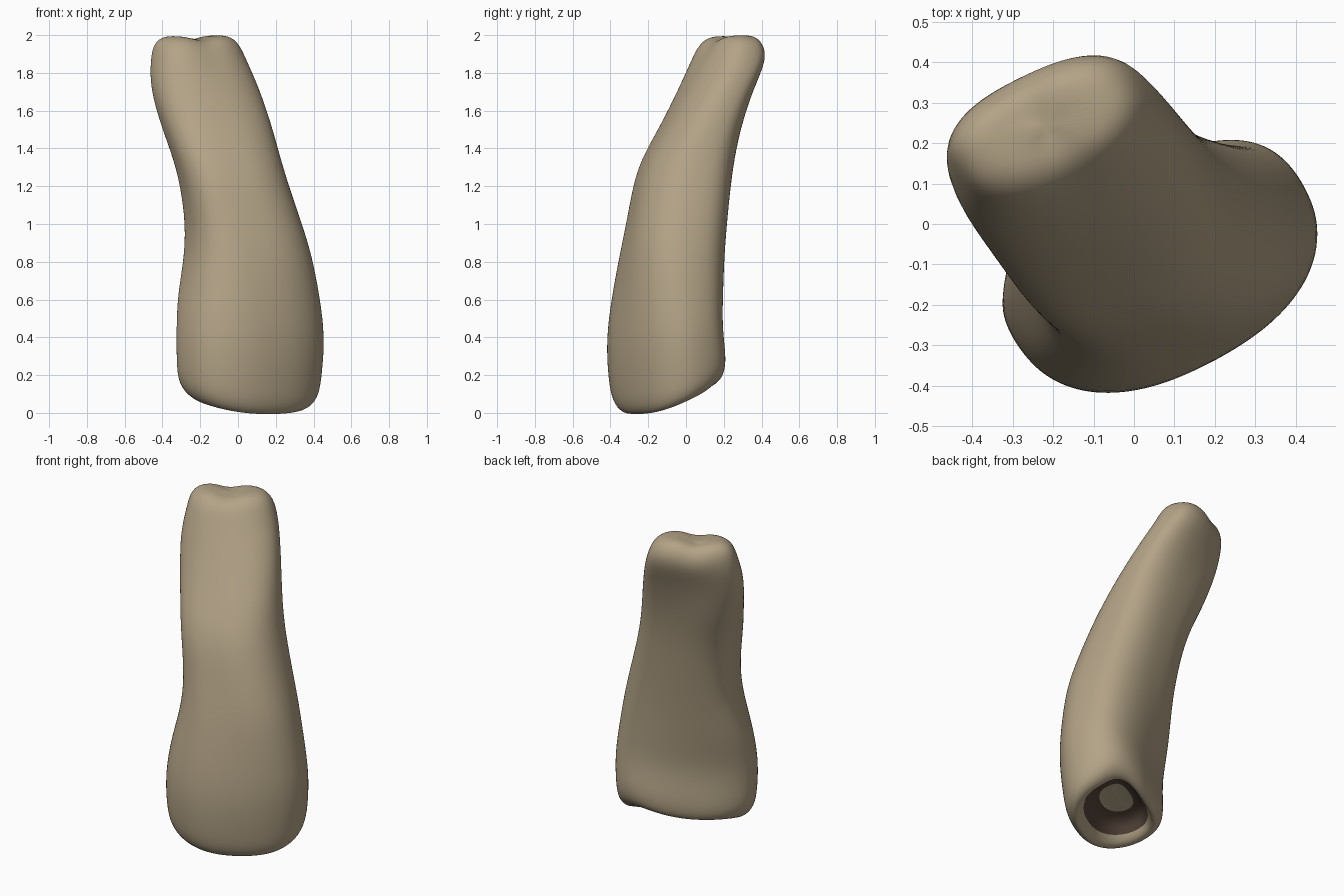
import bpy, bmesh, math

if "Cube" in bpy.data.objects:
    bpy.data.objects.remove(bpy.data.objects["Cube"])

SEG = 32
TILT = math.radians(32)      # direction of the long axis at both ends
CU, SU = math.cos(TILT), math.sin(TILT)


def material(name, rgb):
    m = bpy.data.materials.new(name)
    m.diffuse_color = (*rgb, 1)
    m.use_nodes = True
    m.node_tree.nodes["Principled BSDF"].inputs["Base Color"].default_value = m.diffuse_color
    return m


bone_tan = material("bone tan", (0.45, 0.365, 0.24))
dark_brown = material("dark brown", (0.085, 0.055, 0.04))

# height, x min, x max, y min, y max, turn in degrees, relative thickness
SECTIONS = [
    (-.01, -.275, .40, -.345, .19, 32, 1), (0.04, -.316, .432, -.39, .208, 32, 1),
    (0.15, -.327, .446, -.412, .212, 32, 1), (0.38, -.328, .463, -.425, .194, 30, 1),
    (0.62, -.323, .434, -.395, .197, 25, 1.1), (0.85, -.28, .39, -.35, .205, 19, 1.3),
    (1.05, -.282, .322, -.308, .222, 15, 1.38), (1.30, -.325, .238, -.265, .248, 12, 1.3),
    (1.50, -.403, .187, -.147, .288, 13, 1.2), (1.72, -.468, .113, -.038, .36, 20, 1),
    (1.87, -.464, .045, .028, .43, 27, 1.05), (1.96, -.448, .005, .072, .408, 30, 1.0),
    (1.998, -.39, -.05, .13, .36, 32, 1),
]


def outline(degrees, thick):
    """D-shaped section: round at the front right, flatter at the back left."""
    ca, sa = math.cos(math.radians(degrees)), math.sin(math.radians(degrees))
    pts = []
    for i in range(SEG):
        t = 2 * math.pi * i / SEG
        c, s = math.cos(t), math.sin(t)
        n, depth = (2.5, .225) if s > 0 else (2.3, .29)
        if s < 0 and c < 0:
            n += 2.5 * (thick - 1)         # squarer front left edge at mid height
        u = 0.41 * math.copysign(abs(c) ** (2 / n), c)
        v = depth * thick * math.copysign(abs(s) ** (2 / n), s)
        pts.append((u * ca - v * sa, u * sa + v * ca))
    return pts


def place(x, y, z):
    """Slant the lower end and notch the upper end."""
    u, v = x * CU + y * SU, y * CU - x * SU
    lift = (.9 * max(0, y + .2) ** 2 + .5 * max(0, .15 - x) ** 2
            + .3 * max(0, u) ** 2 + .2 * max(0, v + .1))
    z += lift * max(0, 1 - z / .6)
    if z > 1.8:
        w = (x + .23) * CU + (y - .23) * SU
        z -= .03 * math.exp(-(w / .08) ** 2) * min(1, (z - 1.8) / .15)
    return x, y, z


def ring(bm, sec, scale=1.0, z=None):
    h, x0, x1, y0, y1, turn, thick = sec
    base = outline(turn, thick)
    bx, by = [p[0] for p in base], [p[1] for p in base]
    cx, cy = (x0 + x1) / 2, (y0 + y1) / 2
    out = []
    for px, py in base:
        x = x0 + (px - min(bx)) / (max(bx) - min(bx)) * (x1 - x0)
        y = y0 + (py - min(by)) / (max(by) - min(by)) * (y1 - y0)
        out.append(bm.verts.new(place(cx + (x - cx) * scale, cy + (y - cy) * scale,
                                      h if z is None else z)))
    return out


def bridge(bm, a, b, mat=0):
    for i in range(SEG):
        j = (i + 1) % SEG
        bm.faces.new((a[i], a[j], b[j], b[i])).material_index = mat


def cap(bm, r, sec, z):
    c = bm.verts.new(place((sec[1] + sec[2]) / 2, (sec[3] + sec[4]) / 2, z))
    for i in range(SEG):
        bm.faces.new((r[i], r[(i + 1) % SEG], c))


bm = bmesh.new()

# marrow hollow, from its inner end down to the rim
low, top = SECTIONS[0], SECTIONS[-1]
rings = [ring(bm, low, .40, .16), ring(bm, low, .64, .13),
         ring(bm, low, .73, .05), ring(bm, low, .85, -.008)]
cap(bm, rings[0][::-1], low, .17)
bridge(bm, rings[0], rings[1], 1)
bridge(bm, rings[1], rings[2], 1)
bridge(bm, rings[2], rings[3])

# outer shaft
prev = rings[3]
for sec in SECTIONS:
    cur = ring(bm, sec)
    bridge(bm, prev, cur)
    prev = cur

# rounded upper end
inner = ring(bm, top, .55, 2.005)
bridge(bm, prev, inner)
cap(bm, inner, top, 2.005)

bmesh.ops.recalc_face_normals(bm, faces=bm.faces)
for f in bm.faces:
    f.smooth = True
mesh = bpy.data.meshes.new("bone_shaft")
bm.to_mesh(mesh)
bm.free()
mesh.materials.append(bone_tan)
mesh.materials.append(dark_brown)
bone = bpy.data.objects.new("bone_shaft", mesh)
bpy.context.collection.objects.link(bone)
sub = bone.modifiers.new("smooth", 'SUBSURF')
sub.levels = sub.render_levels = 2
